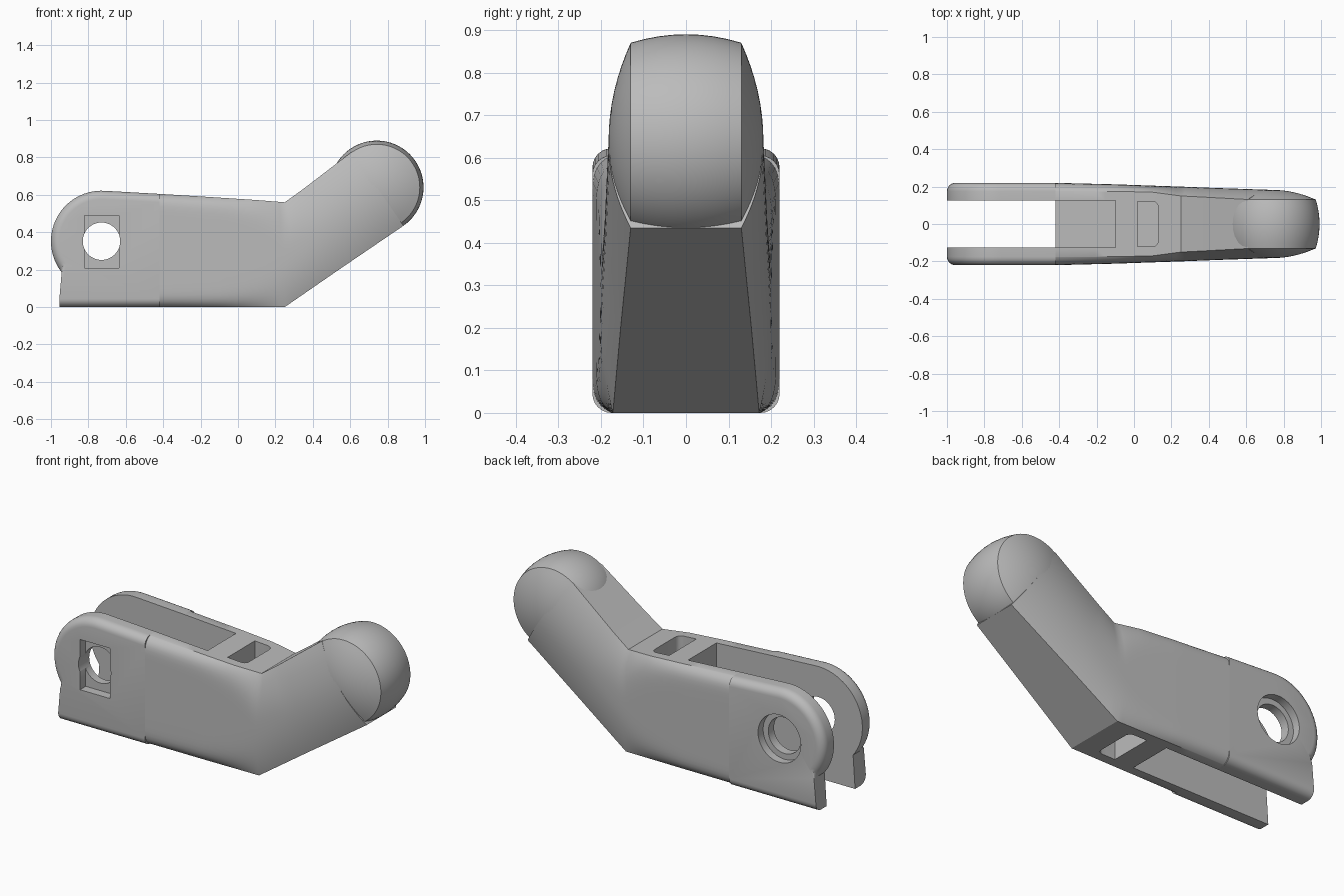
import bpy, bmesh
from math import sin, cos, pi, radians
from mathutils import Vector, Matrix

if "Cube" in bpy.data.objects:
    bpy.data.objects.remove(bpy.data.objects["Cube"])

grey = bpy.data.materials.new("plain grey")
grey.use_nodes = True
grey.diffuse_color = (0.5, 0.5, 0.5, 1)
grey.node_tree.nodes["Principled BSDF"].inputs["Base Color"].default_value = (0.5, 0.5, 0.5, 1)


def finish(bm, name):
    bmesh.ops.remove_doubles(bm, verts=bm.verts, dist=1e-5)
    bmesh.ops.recalc_face_normals(bm, faces=bm.faces)
    mesh = bpy.data.meshes.new(name)
    bm.to_mesh(mesh)
    bm.free()
    mesh.materials.append(grey)
    ob = bpy.data.objects.new(name, mesh)
    bpy.context.collection.objects.link(ob)
    return ob


def loft(rings, name):
    """Skin closed rings of points and cap both ends."""
    bm = bmesh.new()
    rows = [[bm.verts.new(p) for p in ring] for ring in rings]
    for a, b in zip(rows, rows[1:]):
        for i in range(len(a)):
            bm.faces.new((a[i - 1], a[i], b[i], b[i - 1]))
    bm.faces.new(rows[0])
    bm.faces.new(rows[-1])
    return finish(bm, name)


def box(lo, hi, round_edges=0):
    lo, hi = Vector(lo), Vector(hi)
    bm = bmesh.new()
    bmesh.ops.create_cube(bm, size=1, matrix=Matrix.Translation((lo + hi) / 2) @ Matrix.Diagonal((*(hi - lo), 1)))
    if round_edges:
        # round the upright corners on the +x side
        edges = [e for e in bm.edges if all(v.co.x > hi.x - 1e-4 for v in e.verts)
                 and abs(e.verts[0].co.z - e.verts[1].co.z) > 1e-4]
        bmesh.ops.bevel(bm, geom=edges, offset=round_edges, segments=5, affect='EDGES', profile=0.5)
    return finish(bm, "cutter")


def pin(radius, y0, y1):
    """Cylinder along y on the hinge axis."""
    bm = bmesh.new()
    place = Matrix.Translation((HINGE.x, (y0 + y1) / 2, HINGE.y)) @ Matrix.Rotation(pi / 2, 4, 'X')
    bmesh.ops.create_cone(bm, cap_ends=True, segments=48, radius1=radius, radius2=radius,
                          depth=y1 - y0, matrix=place)
    return finish(bm, "cutter")


def cut(ob, cutters):
    bpy.context.view_layer.objects.active = ob
    for c in cutters:
        c.hide_render = True
        mod = ob.modifiers.new("cut", 'BOOLEAN')
        mod.operation, mod.solver, mod.object = 'DIFFERENCE', 'EXACT', c
        bpy.ops.object.modifier_apply(modifier=mod.name)
        bpy.data.objects.remove(c)


HINGE = Vector((-0.73, 0.352))
HINGE_R, FILLET = 0.27, 0.045
INNER, OUTER = 0.125, 0.22
JOIN = -0.42


# Hinge plates: rounded profile with a filleted outer rim
def plate(side, name):
    outline = []
    for i in range(29):
        a = radians(86 + 132 * i / 28)
        n = Vector((cos(a), sin(a)))
        outline.append((HINGE + n * HINGE_R, n if i < 28 else Vector((0, 0))))
    down, up = Vector((0, -1)), Vector((0, 1))
    outline += [(Vector((-0.955, 0)), down), (Vector((JOIN, 0)), down), (Vector((JOIN, 0.605)), up)]
    levels = [(INNER, 0)]
    for k in range(7):
        a = pi / 2 * k / 6
        levels.append((OUTER - FILLET * (1 - sin(a)), FILLET * (1 - cos(a))))
    rings = []
    for y, inset in levels:
        pts = [p - n * inset for p, n in outline]
        rings.append([(p.x, side * y, p.y) for p in pts])
    return loft(rings, name)


front_plate = plate(-1, "front_hinge_plate")
back_plate = plate(1, "back_hinge_plate")
cut(front_plate, [pin(0.1, -0.4, 0), box((-0.82, -0.4, 0.21), (-0.635, -0.17, 0.49))])
cut(back_plate, [pin(0.1, 0, 0.4), pin(0.132, 0.175, 0.4)])

# Body and bent arm: (bottom point, top point, half width, bottom flat, top flat, squareness)
HEAD = Vector((0.742, 0.64))
ACROSS = Vector((-0.573, 0.82))
low, high = HEAD - ACROSS * 0.25, HEAD + ACROSS * 0.232
stations = [
    (JOIN, 0, JOIN, 0.605, 0.22, 0.175, 0.175, 14),
    (-0.1, 0, -0.1, 0.585, 0.212, 0.175, 0.175, 11),
    (0.1, 0, 0.1, 0.572, 0.205, 0.173, 0.17, 6),
    (0.25, 0, 0.25, 0.56, 0.2, 0.172, 0.15, 2.5),
    (0.55, 0.207, 0.35, 0.632, 0.192, 0.153, 0.145, 2),
    (low.x, low.y, high.x, high.y, 0.182, 0.13, 0.131, 2),
]
STEPS, SIDE = 6, 28


def section(bx, bz, tx, tz, w, fb, ft, n):
    half = []
    for k in range(SIDE + 1):
        t = sin(pi / 2 * (2 * k / SIDE - 1))
        y = w - (w - (ft if t > 0 else fb)) * abs(t) ** n
        u = (t + 1) / 2
        half.append((bx + (tx - bx) * u, y, bz + (tz - bz) * u))
    return half + [(x, -y, z) for x, y, z in reversed(half)]


rings = [section(*stations[0])]
for a, b in zip(stations, stations[1:]):
    for s in range(1, STEPS + 1):
        rings.append(section(*[p + (q - p) * s / STEPS for p, q in zip(a, b)]))
body = loft(rings, "body_and_arm")

# Channels and pockets, open above and below a central web
cut(body, [
    box((-0.6, -INNER, 0.4), (-0.1, INNER, 0.8)),
    box((-0.6, -INNER, -0.2), (-0.1, INNER, 0.2)),
    box((0.02, -0.12, 0.44), (0.13, 0.12, 0.8), 0.03),
    box((0.02, -0.12, -0.2), (0.13, 0.12, 0.12), 0.03),
])

# Head: barrel-shaped disc turned about the y axis
profile = []
for k in range(9):
    r = 0.23 * k / 8
    profile.append((r, 0.182 - 0.052 * (r / 0.23) ** 2))
for k in range(1, 9):
    y = 0.13 - 0.26 * k / 8
    profile.append((0.25 - 0.02 * (y / 0.13) ** 2, y))
profile += [(r, -y) for r, y in reversed(profile[:8])]
bm = bmesh.new()
verts = [bm.verts.new((HEAD.x + r, y, HEAD.y)) for r, y in profile]
edges = [bm.edges.new(pair) for pair in zip(verts, verts[1:])]
bmesh.ops.spin(bm, geom=verts + edges, cent=(HEAD.x, 0, HEAD.y), axis=(0, 1, 0),
               angle=2 * pi, steps=64, use_merge=True)
head = finish(bm, "rounded_head")

# Smooth shading with crisp edges
bpy.ops.object.select_all(action='DESELECT')
for ob in (front_plate, back_plate, body, head):
    ob.select_set(True)
bpy.context.view_layer.objects.active = body
bpy.ops.object.shade_smooth_by_angle(angle=radians(32))
